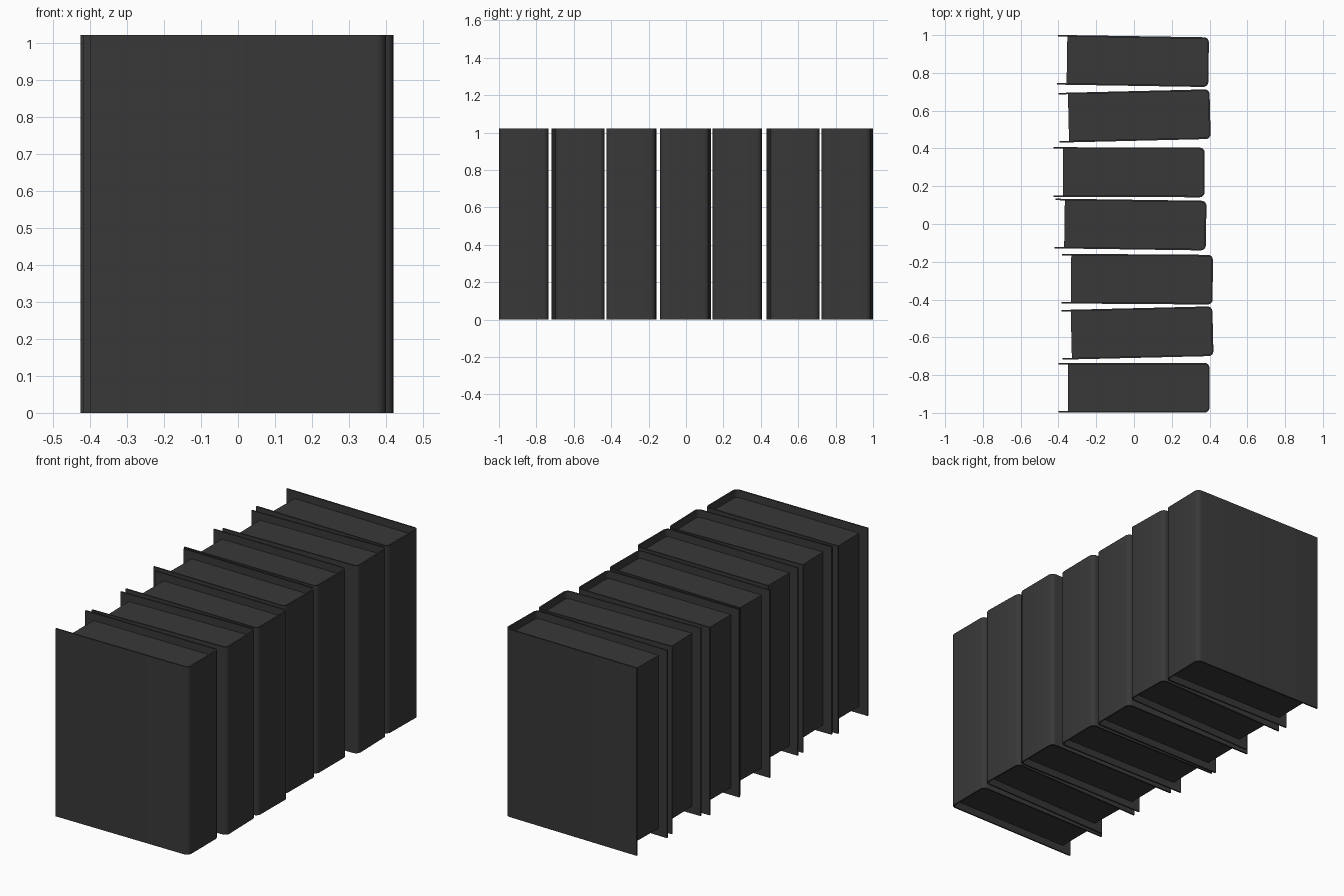
import bpy, bmesh, math

if "Cube" in bpy.data.objects:
    bpy.data.objects.remove(bpy.data.objects["Cube"])

LENGTH, THICK, HEIGHT = 0.8, 0.263, 1.022
BOARD, RADIUS = 0.008, 0.026      # cover board thickness, spine corner radius
FORE_GAP, END_GAP = 0.05, 0.04    # page block recess at fore edge and at top/bottom

charcoal = bpy.data.materials.new("charcoal")
charcoal.use_nodes = True
charcoal.diffuse_color = (0.04, 0.04, 0.04, 1)
charcoal.node_tree.nodes["Principled BSDF"].inputs["Base Color"].default_value = (0.04, 0.04, 0.04, 1)


def u_path(start_x, inset):
    """Outline running along one board, round the spine and back along the other."""
    half, end, r = THICK / 2 - inset, LENGTH / 2 - inset, RADIUS - inset
    pts = [(start_x, -half)]
    for side in (-1, 1):
        for i in range(5):
            a = math.radians(90 * i / 4 + (-90 if side < 0 else 0))
            pts.append((end - r + r * math.cos(a), side * (half - r) + r * math.sin(a)))
    return pts + [(start_x, half)]


def prism(name, outline, z0, z1):
    bm = bmesh.new()
    face = bm.faces.new([bm.verts.new((x, y, z0)) for x, y in outline])
    ext = bmesh.ops.extrude_face_region(bm, geom=[face])
    top = [v for v in ext["geom"] if isinstance(v, bmesh.types.BMVert)]
    bmesh.ops.translate(bm, verts=top, vec=(0, 0, z1 - z0))
    bmesh.ops.recalc_face_normals(bm, faces=bm.faces)
    mesh = bpy.data.meshes.new(name)
    bm.to_mesh(mesh)
    bm.free()
    mesh.materials.append(charcoal)
    obj = bpy.data.objects.new(name, mesh)
    bpy.context.collection.objects.link(obj)
    bpy.ops.object.select_all(action='DESELECT')
    obj.select_set(True)
    bpy.context.view_layer.objects.active = obj
    bpy.ops.object.shade_smooth_by_angle(angle=math.radians(30))
    return obj


# Row of books: centre x, centre y, slight turn about z
books = [(0.0, -0.867, 0.0), (0.018, -0.577, 0.024), (0.017, -0.292, -0.007),
         (-0.018, -0.003, -0.014), (-0.026, 0.274, -0.003),
         (0.003, 0.572, 0.024), (-0.005, 0.863, -0.016)]

fore = -LENGTH / 2
cover_outline = u_path(fore, 0) + u_path(fore, BOARD)[::-1]
page_outline = u_path(fore + FORE_GAP, BOARD)

for n, (x, y, turn) in enumerate(books, 1):
    for obj in (prism(f"book_cover_{n}", cover_outline, 0, HEIGHT),
                prism(f"page_block_{n}", page_outline, END_GAP, HEIGHT - END_GAP)):
        obj.location = (x, y, 0)
        obj.rotation_euler.z = turn
